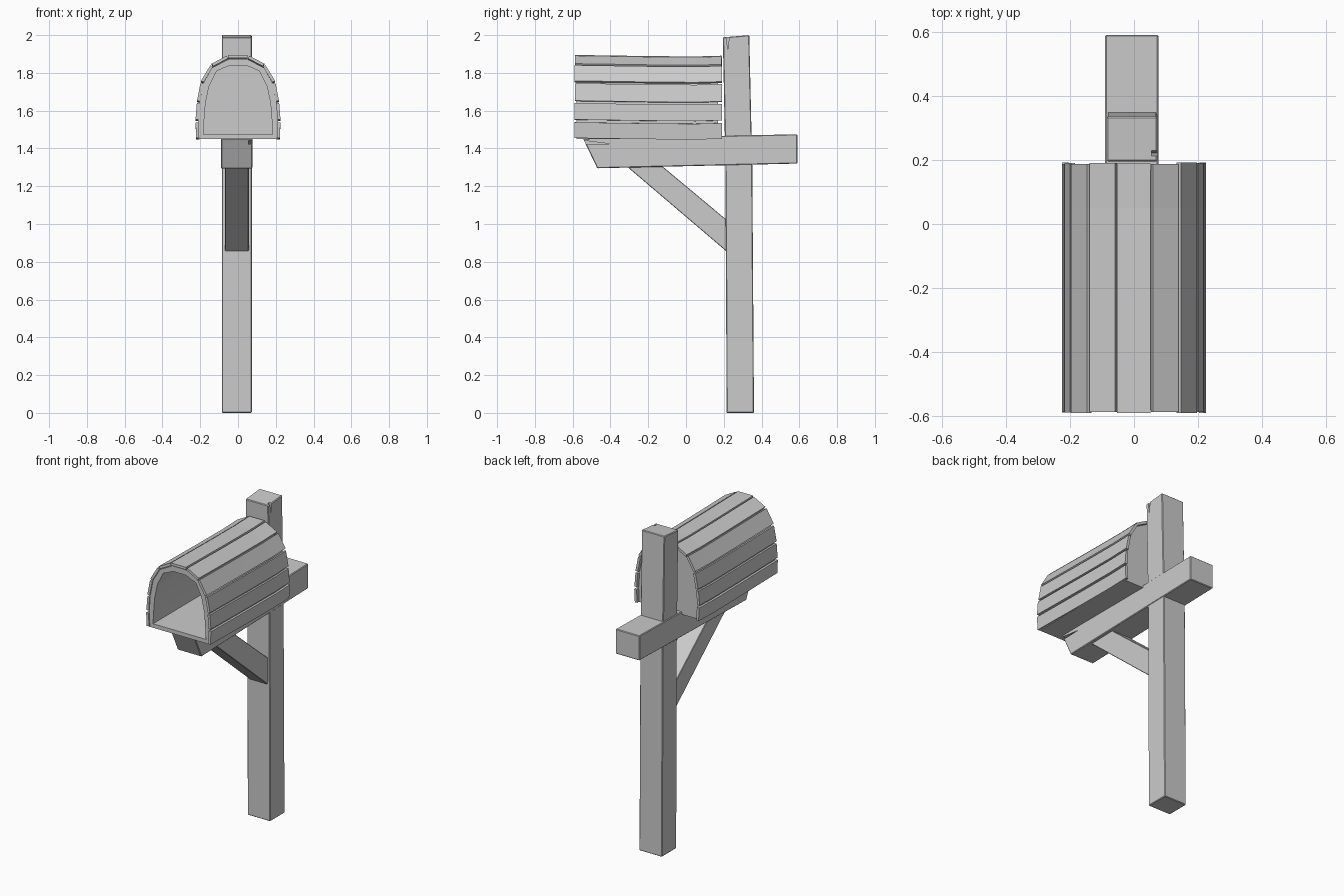
import bpy, bmesh, random
from mathutils import Vector

if "Cube" in bpy.data.objects:
    bpy.data.objects.remove(bpy.data.objects["Cube"])

random.seed(4)


def add_object(name, bm):
    bmesh.ops.recalc_face_normals(bm, faces=bm.faces)
    mesh = bpy.data.meshes.new(name)
    bm.to_mesh(mesh)
    bm.free()
    obj = bpy.data.objects.new(name, mesh)
    bpy.context.collection.objects.link(obj)
    return obj


def loft(name, rings):
    """Skin closed rings of equal point count and cap both ends."""
    bm = bmesh.new()
    loops = [[bm.verts.new(p) for p in ring] for ring in rings]
    n = len(loops[0])
    for a, b in zip(loops, loops[1:]):
        for i in range(n):
            j = (i + 1) % n
            bm.faces.new((a[i], a[j], b[j], b[i]))
    bm.faces.new(loops[0])
    bm.faces.new(loops[-1])
    return add_object(name, bm)


def side_prism(name, yz, x0, x1, bevel=0.004):
    obj = loft(name, [[(x, y, z) for y, z in yz] for x in (x0, x1)])
    if bevel:
        mod = obj.modifiers.new("worn_edges", 'BEVEL')
        mod.width = bevel
        mod.segments = 1
    return obj


def split(obj, yz, x0, x1):
    cutter = side_prism(obj.name + "_crack_cutter", yz, x0, x1, 0)
    cutter.hide_render = True
    cutter.hide_viewport = True
    mod = obj.modifiers.new("crack", 'BOOLEAN')
    mod.operation = 'DIFFERENCE'
    mod.object = cutter
    mod.solver = 'EXACT'


# Upright post, slightly leaning, with a split at the top
post = side_prism("post", [(0.215, 0), (0.36, 0), (0.351, 1.3), (0.335, 2.0),
                           (0.195, 1.988), (0.209, 1.3)], -0.085, 0.073)
split(post, [(0.207, 2.03), (0.232, 2.03), (0.222, 1.92)], 0.055, 0.1)

# Cross beam with a slanted front end and a split
beam = side_prism("beam", [(-0.545, 1.452), (-0.47, 1.295), (0.59, 1.32),
                           (0.59, 1.475)], -0.09, 0.076)
split(beam, [(-0.57, 1.445), (-0.57, 1.42), (-0.40, 1.424)], 0.055, 0.1)

# Diagonal brace
side_prism("brace", [(-0.32, 1.31), (-0.13, 1.31), (0.22, 1.018), (0.22, 0.85)],
           -0.068, 0.057, 0.003)

# Hollow box shell, open at the front
outer = [(0.212, 1.45), (0.212, 1.54), (0.205, 1.64), (0.186, 1.742),
         (0.135, 1.828), (0.05, 1.873)]
inner = [(0.183, 1.475), (0.18, 1.54), (0.172, 1.64), (0.153, 1.73),
         (0.113, 1.81), (0.042, 1.84)]


def arch(half, y):
    return [(x, y, z) for x, z in half] + [(-x, y, z) for x, z in reversed(half)]


loft("box_shell", [arch(outer, 0.17), arch(outer, -0.58),
                   arch(inner, -0.58), arch(inner, 0.145)])

# Planks around the arch: start and end of each outer face, as x, z
planks = [((0.221, 1.452), (0.225, 1.535)), ((0.225, 1.55), (0.218, 1.637)),
          ((0.217, 1.65), (0.199, 1.742)), ((0.196, 1.755), (0.146, 1.838)),
          ((0.139, 1.846), (0.06, 1.888))]


def plank(name, a, b):
    a, b = Vector(a), Vector(b)
    d = (b - a).normalized()
    inward = Vector((-d.y, d.x)) * 0.016
    if inward.dot(Vector((0, 1.6)) - a) < 0:
        inward = -inward
    section = [a, b, b + inward, a + inward]
    rings = []
    for y, dz in ((-0.59 + random.uniform(0, 0.004), 0.003), (-0.2, -0.003),
                  (0.05, -0.005), (0.192 - random.uniform(0, 0.006), -0.001)):
        rings.append([(p.x, y, p.y + dz) for p in section])
    loft(name, rings)


for i, (a, b) in enumerate(planks):
    for side, s in (("right", 1), ("left", -1)):
        plank(f"plank_{side}_{i + 1}", (a[0] * s, a[1]), (b[0] * s, b[1]))
plank("plank_top", (-0.053, 1.892), (0.051, 1.892))
